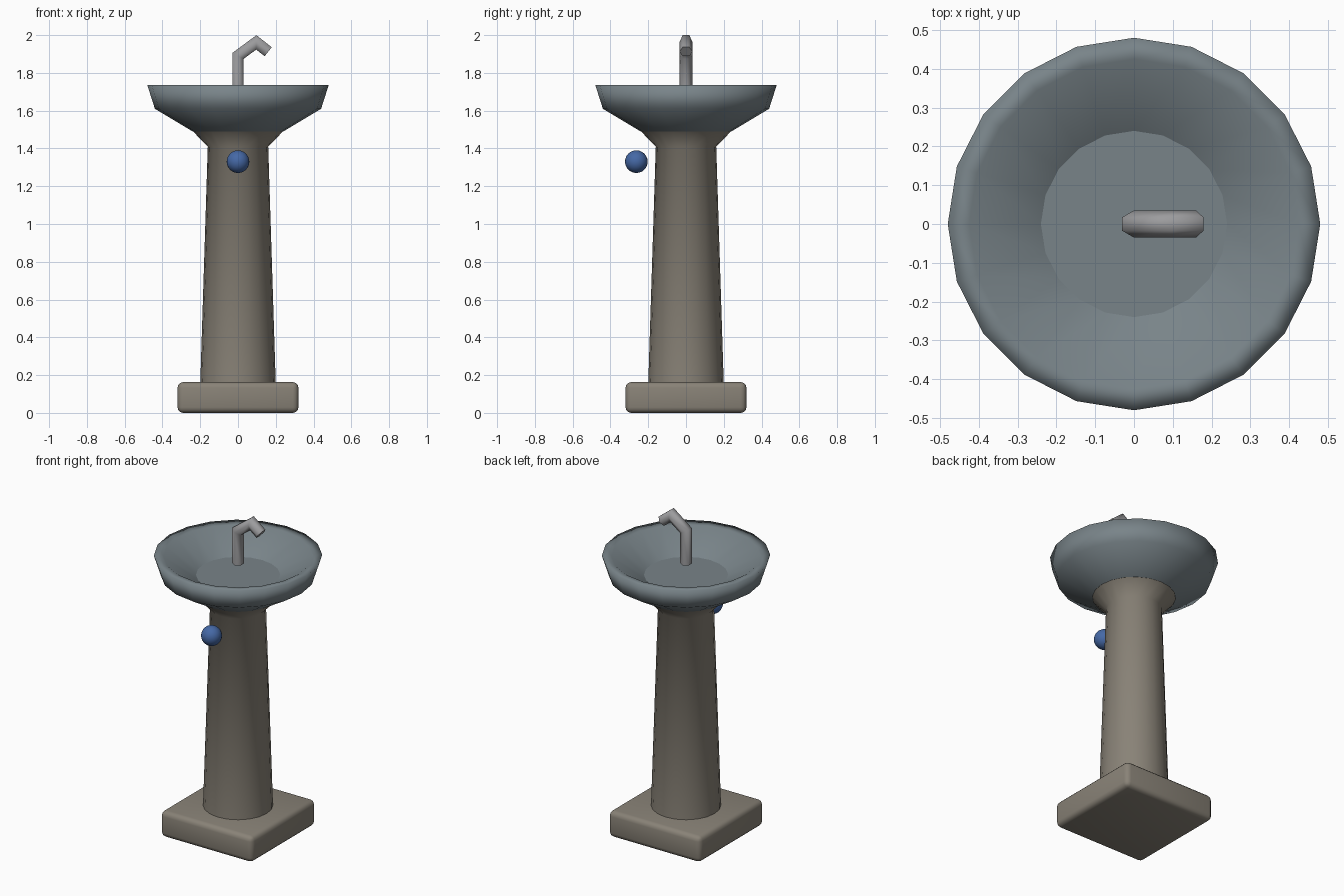
import bpy, bmesh, math
from mathutils import Vector

if "Cube" in bpy.data.objects:
    bpy.data.objects.remove(bpy.data.objects["Cube"])


def material(name, rgb):
    m = bpy.data.materials.new(name)
    m.diffuse_color = (*rgb, 1)
    m.use_nodes = True
    m.node_tree.nodes["Principled BSDF"].inputs["Base Color"].default_value = m.diffuse_color
    return m


stone = material("stone", (0.25, 0.225, 0.185))
basin_grey = material("basin_grey", (0.19, 0.23, 0.25))
metal = material("metal", (0.33, 0.33, 0.34))
blue = material("blue", (0.06, 0.14, 0.38))


def finish(name, bm, mat, angle):
    bmesh.ops.recalc_face_normals(bm, faces=bm.faces[:])
    mesh = bpy.data.meshes.new(name)
    bm.to_mesh(mesh)
    bm.free()
    mesh.materials.append(mat)
    ob = bpy.data.objects.new(name, mesh)
    bpy.context.collection.objects.link(ob)
    bpy.ops.object.select_all(action='DESELECT')
    ob.select_set(True)
    bpy.context.view_layer.objects.active = ob
    bpy.ops.object.shade_smooth_by_angle(angle=math.radians(angle))
    return ob


def skin(rings):
    """Join equal-sized rings of points into a capped skin."""
    bm = bmesh.new()
    rows = [[bm.verts.new(p) for p in ring] for ring in rings]
    n = len(rows[0])
    for a, b in zip(rows, rows[1:]):
        for i in range(n):
            j = (i + 1) % n
            bm.faces.new((a[i], a[j], b[j], b[i]))
    bm.faces.new(rows[0])
    bm.faces.new(rows[-1])
    return bm


def lathe(profile, sides=20):
    step = 2 * math.pi / sides
    return skin([[(r * math.cos(i * step), r * math.sin(i * step), z)
                  for i in range(sides)] for r, z in profile])


def tube_xz(path, radius, sides=6):
    """Mitred tube along a path lying in the xz plane."""
    pts = [Vector((x, 0, z)) for x, z in path]
    dirs = [(b - a).normalized() for a, b in zip(pts, pts[1:])]
    rings = []
    for k, p in enumerate(pts):
        d0, d1 = dirs[max(k - 1, 0)], dirs[min(k, len(dirs) - 1)]
        t = (d0 + d1).normalized()
        side = Vector((t.z, 0, -t.x)) / t.dot(d0)
        rings.append([p + radius * (side * math.sin(a) + Vector((0, math.cos(a), 0)))
                      for a in (2 * math.pi * i / sides for i in range(sides))])
    return skin(rings)


# Square rounded foot
bm = bmesh.new()
bmesh.ops.create_cube(bm, size=1)
for v in bm.verts:
    v.co = (v.co.x * 0.64, v.co.y * 0.64, (v.co.z + 0.5) * 0.163)
bmesh.ops.bevel(bm, geom=bm.edges[:], offset=0.03, segments=3, profile=0.5,
                affect='EDGES')
finish("base", bm, stone, 40)

# Tapered pedestal with flared top
finish("column", lathe([(0.2, 0.15), (0.16, 1.41), (0.24, 1.492)]), stone, 50)

# Bowl: outside, rim, sloped inside, flat floor
finish("basin", lathe([(0.24, 1.49), (0.44, 1.61), (0.48, 1.735),
                       (0.425, 1.73), (0.24, 1.613)]), basin_grey, 31).data
# keep the rim softly shaded, only the floor and underside edges stay crisp
basin = bpy.data.objects["basin"]
bpy.ops.object.shade_smooth()
bm = bmesh.new()
bm.from_mesh(basin.data)
for e in bm.edges:
    e.smooth = not any(len(f.verts) > 4 for f in e.link_faces)
bm.to_mesh(basin.data)
bm.free()

# Bent spout
finish("spout", tube_xz([(0, 1.685), (0, 1.89), (0.097, 1.9615), (0.16, 1.912)],
                        0.035), metal, 61)

# Push button ball on the front
bm = bmesh.new()
bmesh.ops.create_uvsphere(bm, u_segments=24, v_segments=12, radius=0.06)
bmesh.ops.translate(bm, verts=bm.verts[:], vec=(0, -0.263, 1.33))
finish("push_button", bm, blue, 40)
